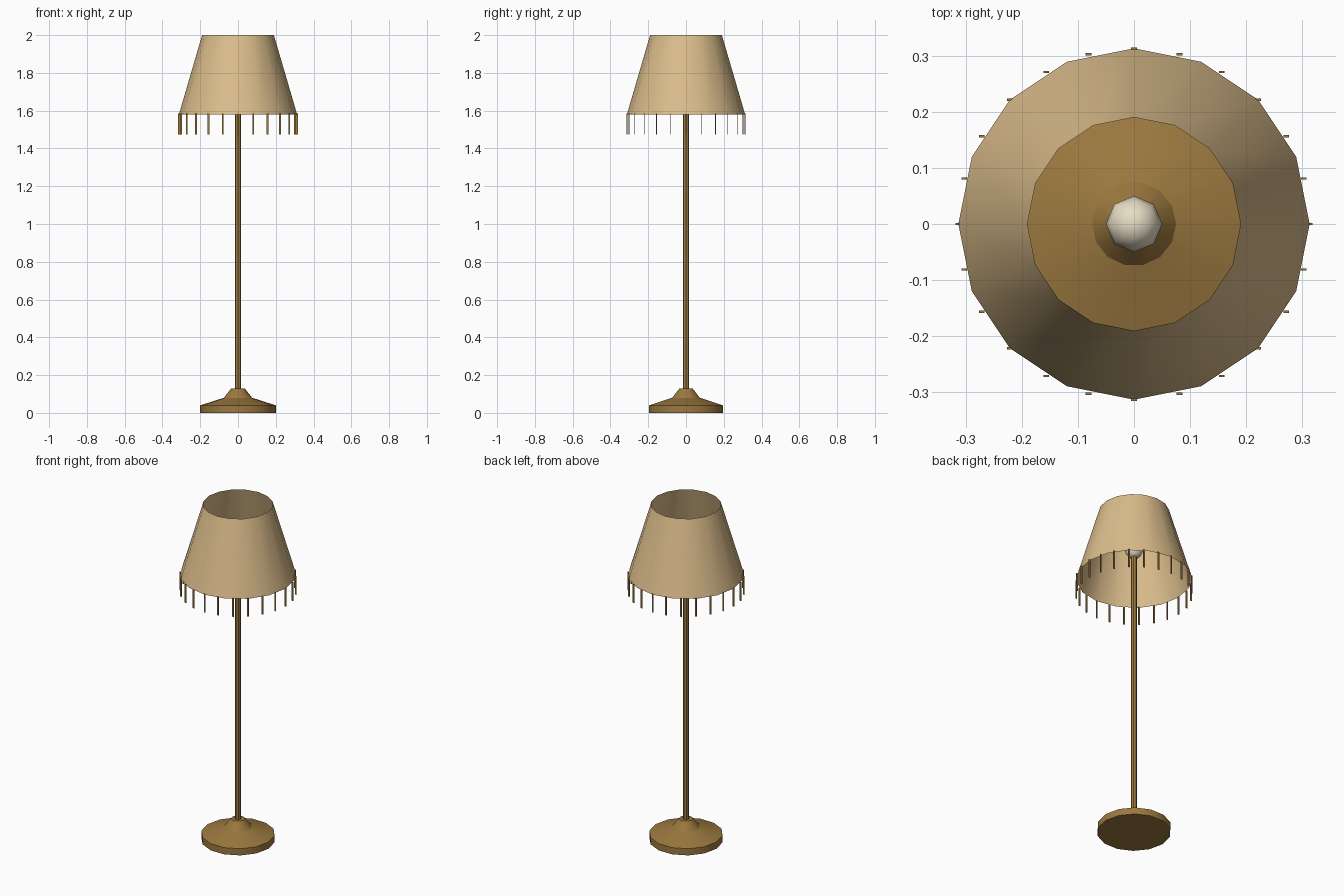
import bpy
import bmesh
from math import cos, sin, pi, radians
from mathutils import Matrix, Vector

old = bpy.data.objects.get("Cube")
if old:
    bpy.data.objects.remove(old, do_unlink=True)


def material(name, rgb):
    mat = bpy.data.materials.new(name)
    mat.use_nodes = True
    mat.diffuse_color = (*rgb, 1)
    mat.node_tree.nodes["Principled BSDF"].inputs["Base Color"].default_value = (*rgb, 1)
    return mat


brass = material("aged brass", (0.33, 0.19, 0.05))
fabric = material("warm cream fabric", (0.71, 0.51, 0.26))
glass = material("pale bulb glass", (0.80, 0.72, 0.56))


def finish(bm, name, mat, smooth=None):
    mesh = bpy.data.meshes.new(name)
    bm.to_mesh(mesh)
    bm.free()
    mesh.materials.append(mat)
    obj = bpy.data.objects.new(name, mesh)
    bpy.context.collection.objects.link(obj)
    if smooth:
        bpy.ops.object.select_all(action="DESELECT")
        obj.select_set(True)
        bpy.context.view_layer.objects.active = obj
        bpy.ops.object.shade_smooth_by_angle(angle=radians(smooth))
    return obj


def lathe(name, profile, sides, mat, capped=True, smooth=30):
    """Turn a (radius, height) profile around the z axis."""
    bm = bmesh.new()
    rings = []
    for r, z in profile:
        rings.append([bm.verts.new((r * cos(2 * pi * i / sides), r * sin(2 * pi * i / sides), z))
                      for i in range(sides)])
    for low, high in zip(rings, rings[1:]):
        for i in range(sides):
            j = (i + 1) % sides
            bm.faces.new((low[i], low[j], high[j], high[i]))
    if capped:
        bm.faces.new(rings[0][::-1])
        bm.faces.new(rings[-1])
    return finish(bm, name, mat, smooth)


# Stepped foot with a conical collar
lathe("base", [(0.2, 0), (0.2, 0.04), (0.075, 0.08), (0.037, 0.128)], 14, brass, smooth=28)

# Slender pole
lathe("pole", [(0.017, 0.12), (0.017, 1.73)], 8, brass)

# Open thin shade
lathe("shade", [(0.313, 1.58), (0.19, 2.0)], 16, fabric, capped=False)

# Bulb on top of the pole
bm = bmesh.new()
bmesh.ops.create_uvsphere(bm, u_segments=8, v_segments=6, radius=0.05,
                          matrix=Matrix.Translation((0, 0, 1.76)))
finish(bm, "bulb", glass, 60)

# Fringe of flat hanging strands, all facing the front
bm = bmesh.new()
strands = 24
for k in range(strands):
    a = 2 * pi * k / strands
    place = Matrix.Translation((0.313 * cos(a), 0.313 * sin(a), 1.53))
    bmesh.ops.create_cube(bm, size=1, matrix=place @ Matrix.Diagonal(Vector((0.01, 0.004, 0.11, 1))))
finish(bm, "fringe", brass)
